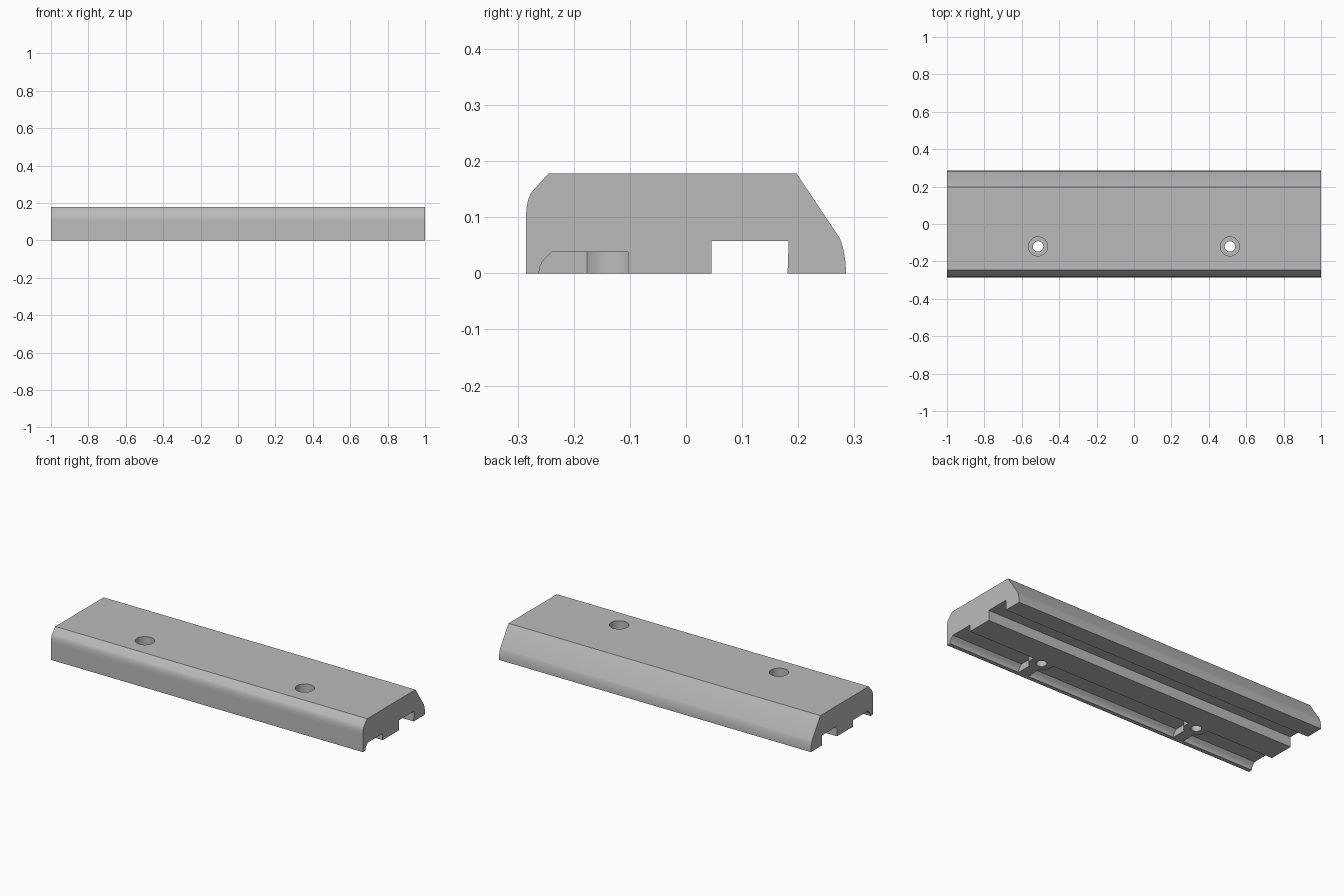
import bpy
import bmesh
import math

default = bpy.data.objects.get("Cube")
if default:
    bpy.data.objects.remove(default, do_unlink=True)

grey = bpy.data.materials.new("light_grey")
grey.use_nodes = True
COLOUR = (0.5, 0.5, 0.5, 1)
grey.diffuse_color = COLOUR
grey.node_tree.nodes["Principled BSDF"].inputs["Base Color"].default_value = COLOUR


def make_object(name, bm):
    bmesh.ops.recalc_face_normals(bm, faces=bm.faces)
    mesh = bpy.data.meshes.new(name)
    bm.to_mesh(mesh)
    bm.free()
    mesh.materials.append(grey)
    obj = bpy.data.objects.new(name, mesh)
    bpy.context.collection.objects.link(obj)
    return obj


def extrude_profile(name, points, x0, x1):
    """Sweep a closed y-z outline along x."""
    bm = bmesh.new()
    face = bm.faces.new([bm.verts.new((x0, y, z)) for y, z in points])
    swept = bmesh.ops.extrude_face_region(bm, geom=[face])
    verts = [v for v in swept["geom"] if isinstance(v, bmesh.types.BMVert)]
    bmesh.ops.translate(bm, verts=verts, vec=(x1 - x0, 0, 0))
    return make_object(name, bm)


def cylinder(name, x, y, radius, z0, z1):
    bm = bmesh.new()
    bmesh.ops.create_cone(bm, cap_ends=True, segments=48, radius1=radius,
                          radius2=radius, depth=z1 - z0)
    bmesh.ops.translate(bm, verts=bm.verts, vec=(x, y, (z0 + z1) / 2))
    return make_object(name, bm)


def combine(target, tool, operation):
    mod = target.modifiers.new(operation.lower(), "BOOLEAN")
    mod.operation = operation
    mod.solver = "EXACT"
    mod.object = tool
    bpy.context.view_layer.objects.active = target
    bpy.ops.object.modifier_apply(modifier=mod.name)
    bpy.data.objects.remove(tool, do_unlink=True)


def arc(p0, p1, p2, steps=6):
    """Rounded corner from p0 to p2, pulled towards p1."""
    ts = [i / steps for i in range(steps + 1)]
    return [tuple((1 - t) ** 2 * a + 2 * t * (1 - t) * b + t * t * c
                  for a, b, c in zip(p0, p1, p2)) for t in ts]


# Main bar: rounded front, long sloped back, two channels underneath
outline = [(-0.245, 0.178)]
outline += arc((-0.275, 0.145), (-0.285, 0.13), (-0.285, 0.1))
outline += [(-0.285, 0), (-0.262, 0)]
outline += arc((-0.261, 0.01), (-0.258, 0.019), (-0.254, 0.023), 3)
outline += [(-0.239, 0.038), (-0.103, 0.038), (-0.103, 0),
            (0.045, 0), (0.045, 0.058), (0.183, 0.058), (0.181, 0)]
outline += arc((0.285, 0), (0.285, 0.036), (0.274, 0.063))
outline += [(0.197, 0.178)]
bar = extrude_profile("grooved_bar", outline, -1, 1)

HOLE_X, HOLE_Y = 0.513, -0.12
for x in (-HOLE_X, HOLE_X):
    # Screw boss and the rib that ties it to the front lip
    combine(bar, cylinder("boss", x, HOLE_Y, 0.065, 0, 0.06), "UNION")
    rib = [(-0.272, 0), (HOLE_Y, 0), (HOLE_Y, 0.05), (-0.272, 0.05)]
    combine(bar, extrude_profile("rib", rib, x - 0.032, x + 0.032), "UNION")
    # Through hole with a deep counterbore from the top
    combine(bar, cylinder("screw_hole", x, HOLE_Y, 0.028, -0.1, 0.3), "DIFFERENCE")
    combine(bar, cylinder("counterbore", x, HOLE_Y, 0.051, 0.07, 0.3), "DIFFERENCE")

# Smooth rounded areas, keep the machined edges sharp
bpy.ops.object.select_all(action="DESELECT")
bar.select_set(True)
bpy.context.view_layer.objects.active = bar
bpy.ops.object.shade_smooth_by_angle(angle=math.radians(20))
